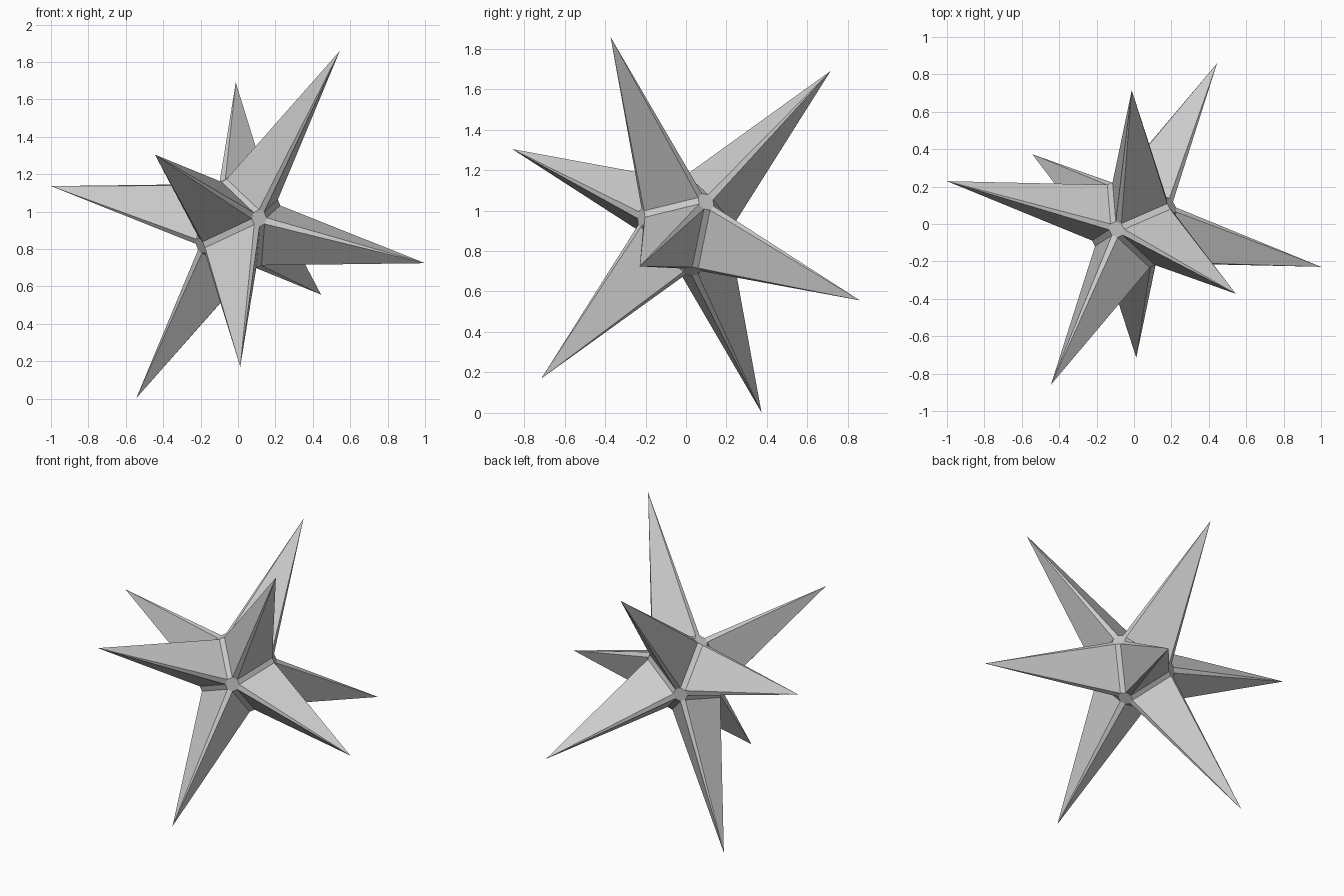
import bpy, bmesh
from itertools import permutations, product
from mathutils import Matrix, Vector

if "Cube" in bpy.data.objects:
    bpy.data.objects.remove(bpy.data.objects["Cube"])

# Tilted (slightly skewed) axes: every spike tip is +-P +-Q +-R
P = Vector((0.494, 0.243, 0.277))
Q = Vector((0.278, -0.544, 0.084))
R = Vector((-0.228, -0.072, 0.567))
CENTER = Vector((0, 0, 0.93))

# Core: octahedron with bevelled edges and corners, in axis units
SMALL, MID, FAR = 0.028, 0.067, 0.407
bm = bmesh.new()
for perm in permutations((SMALL, MID, FAR)):
    for s in product((-1, 1), repeat=3):
        bm.verts.new([a * b for a, b in zip(perm, s)])
bmesh.ops.convex_hull(bm, input=bm.verts[:])
bmesh.ops.dissolve_limit(bm, angle_limit=0.02, verts=bm.verts[:], edges=bm.edges[:])

# Spikes: pull the middle of each six-sided face out to a point
hexes = [f for f in bm.faces if len(f.verts) == 6]
tips = bmesh.ops.poke(bm, faces=hexes)["verts"]
for v in tips:
    v.co = Vector([1 if c > 0 else -1 for c in v.co])

# Lean the star into its pose
axes = Matrix((P, Q, R)).transposed()
for v in bm.verts:
    v.co = axes @ v.co + CENTER
bmesh.ops.recalc_face_normals(bm, faces=bm.faces[:])

mesh = bpy.data.meshes.new("spiked_star")
bm.to_mesh(mesh)
bm.free()
bpy.context.collection.objects.link(bpy.data.objects.new("spiked_star", mesh))
